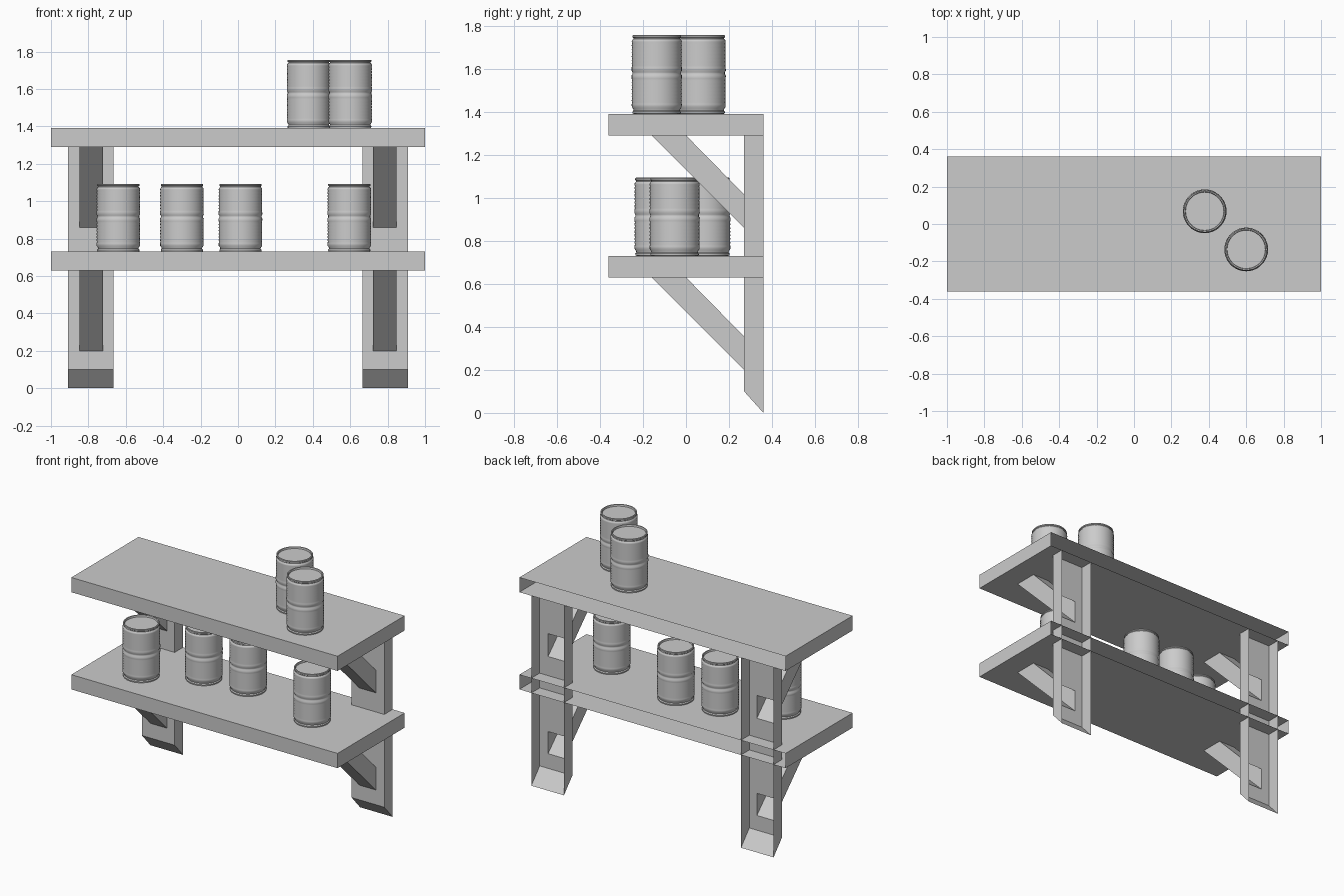
import bpy, bmesh, math

if "Cube" in bpy.data.objects:
    bpy.data.objects.remove(bpy.data.objects["Cube"])


def make_object(name, bm):
    mesh = bpy.data.meshes.new(name)
    bm.to_mesh(mesh)
    bm.free()
    obj = bpy.data.objects.new(name, mesh)
    bpy.context.collection.objects.link(obj)
    return obj


def quad(bm, *pts):
    bm.faces.new([bm.verts.new(p) for p in pts])


def finish(bm):
    bmesh.ops.remove_doubles(bm, verts=bm.verts, dist=1e-5)


# Shelf boards, open at the back where they meet the wall
def shelf(name, z0, z1):
    bm = bmesh.new()
    x, y = 1.0, 0.36
    quad(bm, (-x, -y, z1), (x, -y, z1), (x, y, z1), (-x, y, z1))
    quad(bm, (-x, y, z0), (x, y, z0), (x, -y, z0), (-x, -y, z0))
    quad(bm, (-x, -y, z0), (x, -y, z0), (x, -y, z1), (-x, -y, z1))
    quad(bm, (x, -y, z0), (x, y, z0), (x, y, z1), (x, -y, z1))
    quad(bm, (-x, y, z0), (-x, -y, z0), (-x, -y, z1), (-x, y, z1))
    finish(bm)
    make_object(name, bm)


# Wall post, open at the back, slanted foot, openings where braces join
def post(name, side):
    bm = bmesh.new()
    xs = [0.665, 0.722, 0.847, 0.91]
    zs = [0.10, 0.20, 0.35, 0.86, 1.015, 1.29]
    f, b = 0.27, 0.36
    for i in range(3):
        for j in range(5):
            if i == 1 and j in (1, 3):
                continue
            quad(bm, (xs[i], f, zs[j]), (xs[i + 1], f, zs[j]),
                 (xs[i + 1], f, zs[j + 1]), (xs[i], f, zs[j + 1]))
    l, r = xs[0], xs[-1]
    quad(bm, (l, b, 0), (r, b, 0), (r, f, 0.10), (l, f, 0.10))
    quad(bm, (r, f, 0.10), (r, b, 0), (r, b, 1.29), (r, f, 1.29))
    quad(bm, (l, b, 0), (l, f, 0.10), (l, f, 1.29), (l, b, 1.29))
    place(name, bm, side)


# Diagonal brace: open sloping tube from the post to the shelf underside
def brace(name, side, top):
    bm = bmesh.new()
    l, r = 0.722, 0.847
    prof = [(0.27, top - 0.43), (-0.16, top), (0.0, top), (0.27, top - 0.275)]
    lower, upper = prof[:2], prof[2:]
    quad(bm, *[(r, y, z) for y, z in reversed(prof)])
    quad(bm, *[(l, y, z) for y, z in prof])
    for (a, c) in (lower, upper):
        quad(bm, (l, *a), (r, *a), (r, *c), (l, *c))
    place(name, bm, side)


def place(name, bm, side):
    finish(bm)
    if side < 0:
        for v in bm.verts:
            v.co.x = -v.co.x
        bmesh.ops.reverse_faces(bm, faces=bm.faces)
    make_object(name, bm)


# Lathed can with ribbed body, necked rims and recessed lid
def can_profile():
    p = [(0, 0.004), (0.104, 0.004), (0.107, 0), (0.112, 0.002), (0.113, 0.010),
         (0.108, 0.016), (0.109, 0.022), (0.116, 0.032)]
    for start in (0.045, 0.215):
        for k in range(7):
            z = start + k * 0.017
            p += [(0.1165, z), (0.1145, z + 0.0085)]
        p += [(0.1165, start + 0.119)]
        if start < 0.1:
            p += [(0.117, 0.178), (0.1125, 0.185), (0.1125, 0.193), (0.117, 0.200)]
    p += [(0.115, 0.341), (0.109, 0.348), (0.109, 0.352), (0.113, 0.355),
          (0.113, 0.362), (0.110, 0.365), (0.104, 0.364), (0.102, 0.353), (0, 0.353)]
    return p


def can(name, x, y, z, height):
    bm = bmesh.new()
    s = height / 0.365
    verts = [bm.verts.new((r, 0, h * s)) for r, h in can_profile()]
    edges = [bm.edges.new(e) for e in zip(verts, verts[1:])]
    bmesh.ops.spin(bm, geom=verts + edges, cent=(0, 0, 0), axis=(0, 0, 1),
                   angle=math.tau, steps=36, use_duplicate=False)
    finish(bm)
    bmesh.ops.recalc_face_normals(bm, faces=bm.faces)
    obj = make_object(name, bm)
    obj.location = (x, y, z)
    bpy.ops.object.select_all(action='DESELECT')
    obj.select_set(True)
    bpy.context.view_layer.objects.active = obj
    bpy.ops.object.shade_smooth_by_angle(angle=math.radians(40))


shelf("upper_shelf", 1.29, 1.39)
shelf("lower_shelf", 0.63, 0.73)
for label, side in (("left", -1), ("right", 1)):
    post(label + "_post", side)
    brace(label + "_upper_brace", side, 1.29)
    brace(label + "_lower_brace", side, 0.63)

for i, (x, y) in enumerate([(-0.64, -0.123), (-0.30, 0.062), (0.013, 0.09), (0.595, -0.053)]):
    can(f"lower_can_{i + 1}", x, y, 0.73, 0.363)
for i, (x, y) in enumerate([(0.378, 0.068), (0.60, -0.136)]):
    can(f"upper_can_{i + 1}", x, y, 1.39, 0.366)
